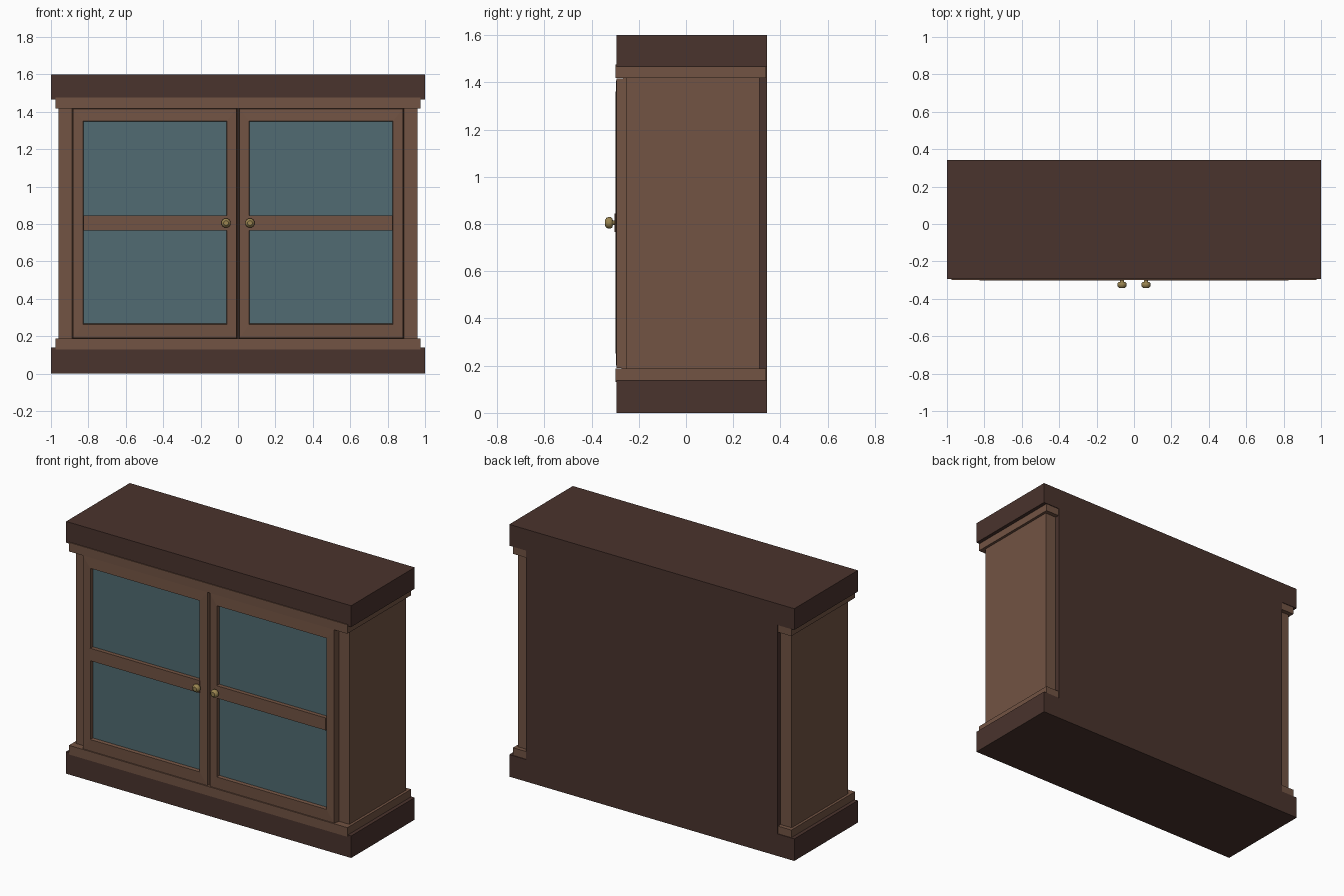
import bpy, bmesh, math

if "Cube" in bpy.data.objects:
    bpy.data.objects.remove(bpy.data.objects["Cube"])


def mat(name, c):
    m = bpy.data.materials.new(name)
    m.diffuse_color = (*c, 1)
    m.use_nodes = True
    m.node_tree.nodes["Principled BSDF"].inputs["Base Color"].default_value = m.diffuse_color
    return m


WOOD = mat("brown wood", (0.168, 0.087, 0.056))
DARK = mat("dark wood", (0.068, 0.033, 0.026))
GLASS = mat("blue grey glass", (0.082, 0.148, 0.168))
BRASS = mat("brass", (0.32, 0.23, 0.08))


def finish(bm, name, m):
    bmesh.ops.recalc_face_normals(bm, faces=bm.faces)
    me = bpy.data.meshes.new(name)
    bm.to_mesh(me)
    bm.free()
    me.materials.append(m)
    ob = bpy.data.objects.new(name, me)
    bpy.context.collection.objects.link(ob)
    return ob


def box(name, x, y, z, m):
    """Box from (min, max) ranges."""
    bm = bmesh.new()
    bmesh.ops.create_cube(bm, size=1)
    for v in bm.verts:
        v.co = [r[0] if c < 0 else r[1] for c, r in zip(v.co, (x, y, z))]
    return finish(bm, name, m)


def frame(name, rings, m):
    """Mitred frame: each ring is (x0, x1, z0, z1, y), bridged in a closed loop."""
    bm = bmesh.new()
    loops = [[bm.verts.new(p) for p in ((x0, y, z0), (x1, y, z0), (x1, y, z1), (x0, y, z1))]
             for x0, x1, z0, z1, y in rings]
    for a, b in zip(loops, loops[1:] + loops[:1]):
        for i in range(4):
            j = (i + 1) % 4
            bm.faces.new((a[i], a[j], b[j], b[i]))
    return finish(bm, name, m)


def knob(name, x, z, m, sides=16):
    """Turned knob, profile of (radius, y) spun about the y axis."""
    prof = [(0.010, -0.298), (0.010, -0.310), (0.018, -0.311), (0.024, -0.318),
            (0.025, -0.326), (0.022, -0.336), (0.013, -0.343)]
    bm = bmesh.new()
    rings = []
    for r, y in prof:
        rings.append([bm.verts.new((x + r * math.cos(2 * math.pi * i / sides), y,
                                    z + r * math.sin(2 * math.pi * i / sides)))
                      for i in range(sides)])
    for a, b in zip(rings, rings[1:]):
        for i in range(sides):
            j = (i + 1) % sides
            bm.faces.new((a[i], a[j], b[j], b[i]))
    bm.faces.new(rings[0])
    bm.faces.new(rings[-1])
    ob = finish(bm, name, m)
    for p in ob.data.polygons:
        p.use_smooth = len(p.vertices) == 4
    return ob


# Carcass, plinth, top and back panel
box("carcass", (-0.96, 0.96), (-0.255, 0.312), (0.10, 1.50), WOOD)
box("plinth", (-1, 1), (-0.294, 0.343), (0, 0.14), DARK)
box("top_slab", (-1, 1), (-0.294, 0.343), (1.465, 1.6), DARK)
box("back_panel", (-0.882, 0.882), (0.30, 0.343), (0.13, 1.47), DARK)

# Moulding strips above the plinth and below the top
box("lower_moulding", (-0.977, 0.977), (-0.299, 0.339), (0.13, 0.188), WOOD)
box("upper_moulding", (-0.977, 0.977), (-0.299, 0.339), (1.418, 1.475), WOOD)

# Two glazed doors
for side, s in (("left", -1), ("right", 1)):
    def span(a, b):
        return tuple(sorted((a * s, b * s)))

    frame(side + "_door_frame", [
        (*span(0.003, 0.889), 0.188, 1.418, -0.250),
        (*span(0.009, 0.882), 0.190, 1.416, -0.295),
        (*span(0.060, 0.828), 0.264, 1.350, -0.298),
        (*span(0.066, 0.822), 0.270, 1.344, -0.250)], WOOD)
    box(side + "_glass", span(0.05, 0.84), (-0.276, -0.268), (0.25, 1.36), GLASS)
    box(side + "_middle_rail", span(0.058, 0.826), (-0.302, -0.262), (0.766, 0.845), WOOD)
    knob(side + "_knob", 0.064 * s, 0.805, BRASS)
